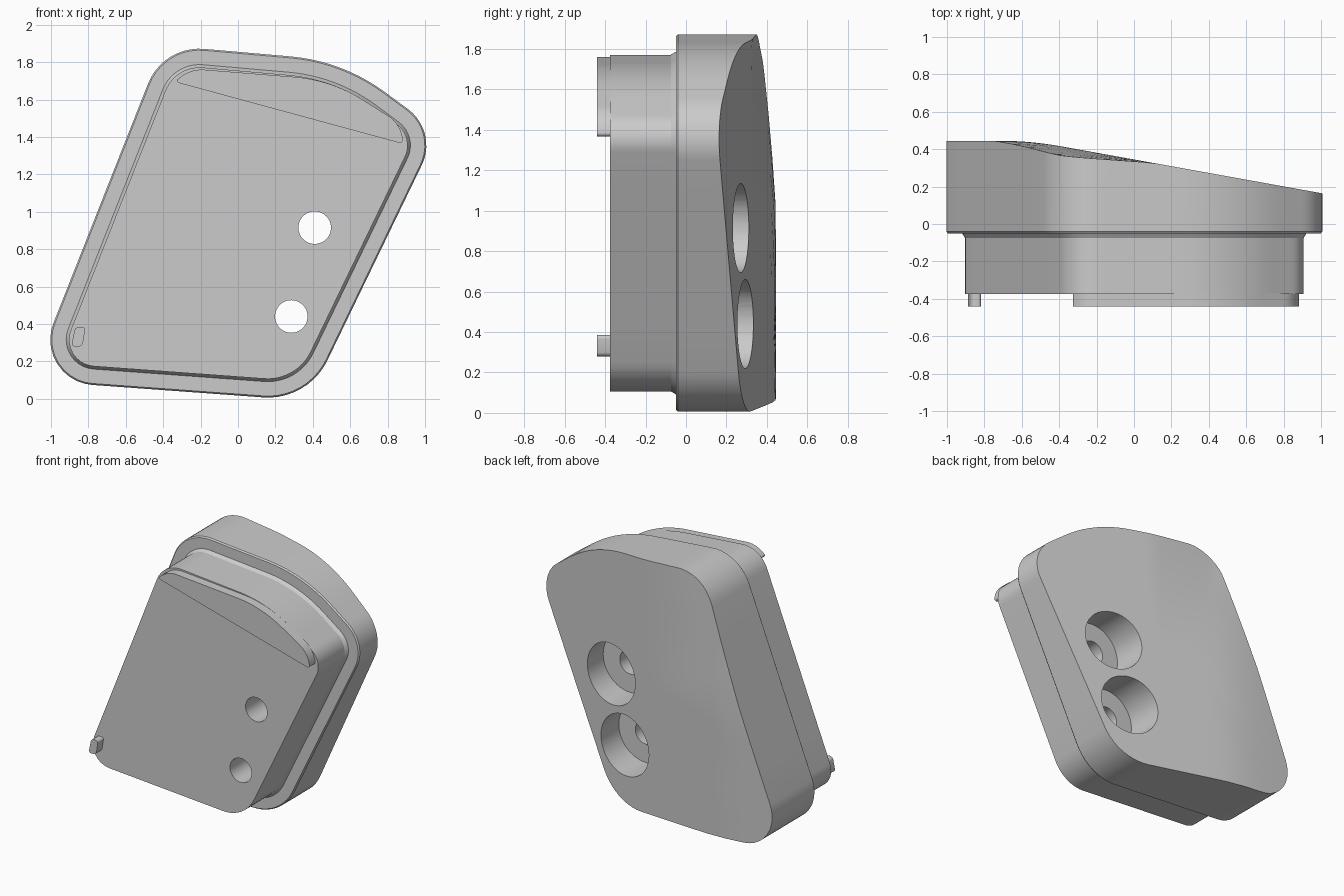
import bpy, bmesh, math
from mathutils import Vector

if "Cube" in bpy.data.objects:
    bpy.data.objects.remove(bpy.data.objects["Cube"])

grey = bpy.data.materials.new("light_grey")
grey.use_nodes = True
grey.diffuse_color = (0.6, 0.6, 0.6, 1)
grey.node_tree.nodes["Principled BSDF"].inputs["Base Color"].default_value = (0.6, 0.6, 0.6, 1)


def rounded(corners, arc=10, straight=6):
    """Clockwise (x, z) outline; each corner is (x, z, tangent length)."""
    pts, n = [], len(corners)
    ends = []
    for i, (x, z, t) in enumerate(corners):
        c = Vector((x, z))
        a = (Vector(corners[i - 1][:2]) - c).normalized()
        b = (Vector(corners[(i + 1) % n][:2]) - c).normalized()
        ends.append((c + a * t, c, c + b * t, math.cos((math.pi - a.angle(b)) / 2)))
    for i, (p, c, q, w) in enumerate(ends):
        for k in range(arc + 1):
            u = k / arc
            s, m, e = (1 - u) ** 2, 2 * u * (1 - u) * w, u * u
            pts.append((p * s + c * m + q * e) / (s + m + e))
        nxt = ends[(i + 1) % n][0]
        pts += [q.lerp(nxt, k / straight) for k in range(1, straight)]
    return pts


def inset(pts, d):
    out = []
    for i, p in enumerate(pts):
        e = (p - pts[i - 1]).normalized() + (pts[(i + 1) % len(pts)] - p).normalized()
        e.normalize()
        out.append(p + Vector((e.y, -e.x)) * d)
    return out


def back_depth(x, z):
    """Sloping back surface, levelling out on the right and falling to the top."""
    slope, flat, k = 0.345 - 0.18 * x, 0.445, 0.03
    h = max(k - abs(slope - flat), 0) / k
    lean = 0.062 * max(0, z - 1) * min(1, max(0, (0.1 - x) / 0.5))
    return min(slope, flat) - h * h * k / 4 - lean


def loft(name, rings, tip=None):
    """Skin a list of 3D rings; close with a flat cap or a fan to the tip."""
    bm = bmesh.new()
    loops = [[bm.verts.new(p) for p in ring] for ring in rings]
    n = len(loops[0])
    bm.faces.new(loops[0])
    for a, b in zip(loops, loops[1:]):
        for i in range(n):
            j = (i + 1) % n
            bm.faces.new((a[i], a[j], b[j], b[i]))
    if tip:
        v = bm.verts.new(tip)
        for i in range(n):
            bm.faces.new((loops[-1][i], loops[-1][(i + 1) % n], v))
    else:
        bm.faces.new(loops[-1])
    bmesh.ops.recalc_face_normals(bm, faces=bm.faces)
    mesh = bpy.data.meshes.new(name)
    bm.to_mesh(mesh)
    bm.free()
    mesh.materials.append(grey)
    ob = bpy.data.objects.new(name, mesh)
    bpy.context.collection.objects.link(ob)
    return ob


def flat_ring(pts, y):
    return [(p.x, y, p.y) for p in pts]


def select(ob):
    bpy.ops.object.select_all(action='DESELECT')
    ob.select_set(True)
    bpy.context.view_layer.objects.active = ob


def smooth(ob):
    select(ob)
    bpy.ops.object.shade_smooth_by_angle(angle=math.radians(30))


# Housing: inner plug, step and outer shell with a sloping back
outline = rounded([(-0.40, 1.89, 0.22), (0.56, 1.806, 0.28), (1.07, 1.43, 0.2),
                   (0.374, -0.01, 0.24), (-1.108, 0.098, 0.33)])
plug = inset(outline, 0.1)
rings = [flat_ring(plug, -0.375), flat_ring(plug, -0.075),
         flat_ring(inset(outline, 0.085), -0.05),
         flat_ring(inset(outline, 0.008), -0.05), flat_ring(outline, -0.04)]
centre = Vector((0, 0.95))
for s in (1, 0.9, 0.75, 0.6, 0.45, 0.3, 0.15):
    ring = [centre.lerp(p, s) for p in outline]
    rings.append([(p.x, back_depth(p.x, p.y), p.y) for p in ring])
housing = loft("housing", rings, (0, back_depth(0, 0.95), 0.95))

# Two counterbored screw holes
for x, z in ((0.41, 0.915), (0.285, 0.44)):
    for radius, y0, y1 in ((0.22, 0.05, 0.7), (0.087, -0.6, 0.2)):
        bpy.ops.mesh.primitive_cylinder_add(vertices=48, radius=radius, depth=y1 - y0,
                                            location=(x, (y0 + y1) / 2, z),
                                            rotation=(math.pi / 2, 0, 0))
        cutter = bpy.context.object
        cutter.name = "hole_cutter"
        cutter.hide_render = True
        cutter.data.materials.append(grey)
        mod = housing.modifiers.new("hole", 'BOOLEAN')
        mod.operation, mod.solver, mod.object = 'DIFFERENCE', 'EXACT', cutter
        select(housing)
        bpy.ops.object.modifier_apply(modifier=mod.name)
        bpy.data.objects.remove(cutter)
smooth(housing)

# Raised crescent pad and small locating pin on the front
pad = rounded([(-0.34, 1.695, 0.025), (-0.25, 1.765, 0.07), (0.50, 1.705, 0.2),
               (0.87, 1.47, 0.08), (0.885, 1.362, 0.025)])
pin = rounded([(-0.87, 0.385, 0.02), (-0.815, 0.385, 0.02),
               (-0.832, 0.28, 0.02), (-0.892, 0.28, 0.02)], 5, 2)
for name, pts in (("crescent_pad", pad), ("locating_pin", pin)):
    smooth(loft(name, [flat_ring(pts, -0.44), flat_ring(pts, -0.37)]))
